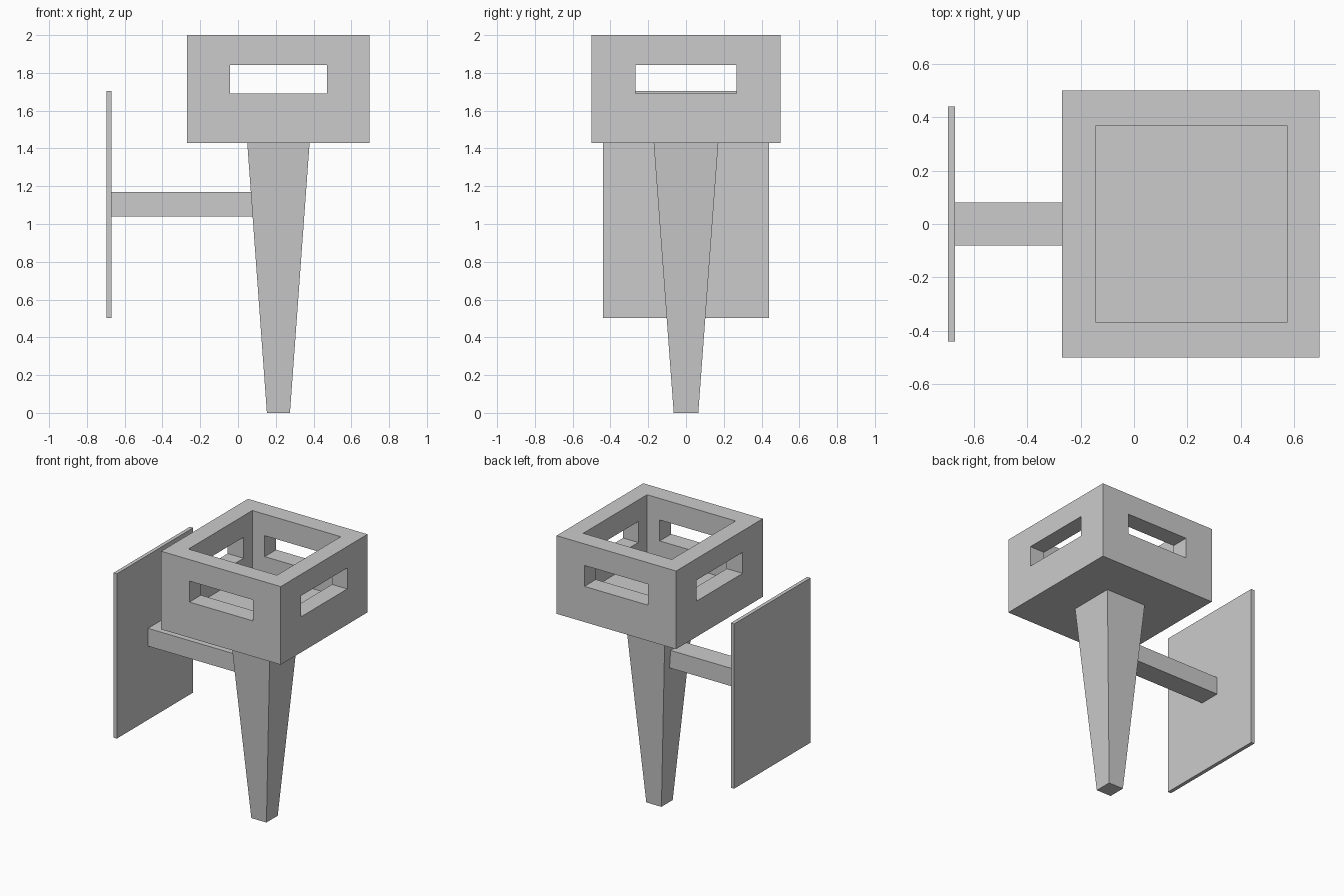
import bpy
import bmesh

if "Cube" in bpy.data.objects:
    bpy.data.objects.remove(bpy.data.objects["Cube"])


def block(name, low, high, low_inset=(0, 0)):
    """Box between two corners; low_inset narrows the bottom face to taper it."""
    size = [h - l for l, h in zip(low, high)]
    mid = [(h + l) / 2 for l, h in zip(low, high)]
    bm = bmesh.new()
    bmesh.ops.create_cube(bm, size=1)
    for v in bm.verts:
        inset = low_inset if v.co.z < 0 else (0, 0)
        v.co.x *= size[0] - 2 * inset[0]
        v.co.y *= size[1] - 2 * inset[1]
        v.co.z *= size[2]
    mesh = bpy.data.meshes.new(name)
    bm.to_mesh(mesh)
    bm.free()
    ob = bpy.data.objects.new(name, mesh)
    ob.location = mid
    bpy.context.collection.objects.link(ob)
    return ob


def carve(target, cutter):
    """Cut one block out of another and discard the cutter."""
    cutter.hide_render = True
    mod = target.modifiers.new("cut", 'BOOLEAN')
    mod.operation = 'DIFFERENCE'
    mod.solver = 'EXACT'
    mod.object = cutter
    bpy.context.view_layer.objects.active = target
    bpy.ops.object.modifier_apply(modifier=mod.name)
    bpy.data.objects.remove(cutter)


# Open-topped basket: cavity, then a slot straight through each pair of walls
basket = block("basket", (-0.27, -0.5, 1.43), (0.695, 0.5, 2.0))
carve(basket, block("cavity_cutter", (-0.142, -0.368, 1.56), (0.572, 0.368, 2.2)))
carve(basket, block("front_slot_cutter", (-0.042, -0.7, 1.69), (0.47, 0.7, 1.843)))
carve(basket, block("side_slot_cutter", (-0.5, -0.267, 1.69), (0.9, 0.267, 1.843)))

# Tapered square post under the basket
block("post", (0.049, -0.171, 0.0), (0.379, 0.171, 1.43), low_inset=(0.104, 0.106))

# Arm from the post to the wall plate
block("arm", (-0.67, -0.08, 1.04), (0.15, 0.08, 1.17))

# Thin upright mounting plate
block("wall_plate", (-0.697, -0.44, 0.503), (-0.67, 0.44, 1.705))
